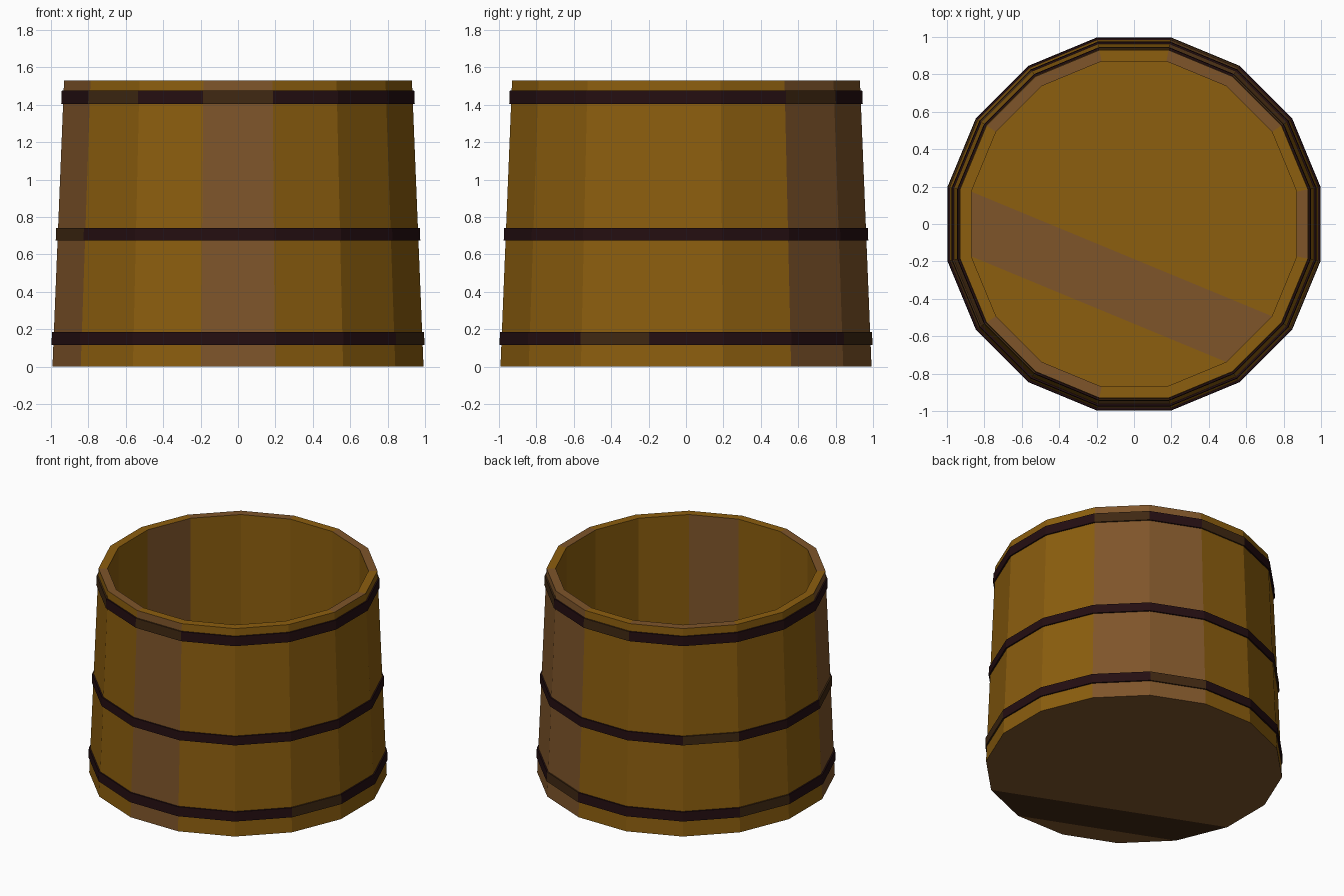
import bpy, bmesh
from math import cos, sin, pi

cube = bpy.data.objects.get("Cube")
if cube:
    bpy.data.objects.remove(cube)

SIDES = 16
HEIGHT = 1.53
FLOOR_Z = 0.08


def material(name, color):
    m = bpy.data.materials.new(name)
    m.use_nodes = True
    m.diffuse_color = (*color, 1)
    m.node_tree.nodes["Principled BSDF"].inputs["Base Color"].default_value = (*color, 1)
    return m


golden_wood = material("golden wood", (0.262, 0.112, 0.0045))
brown_wood = material("brown wood", (0.21, 0.09, 0.023))
dark_iron = material("dark iron", (0.0176, 0.0044, 0.0056))
rusty_iron = material("rusty iron", (0.05, 0.021, 0.006))


def ring(bm, apothem, z):
    """Ring of vertices; side k lies between vertices k-1 and k."""
    r = apothem / cos(pi / SIDES)
    angles = [(k + 0.5) * 2 * pi / SIDES for k in range(SIDES)]
    return [bm.verts.new((r * cos(a), r * sin(a), z)) for a in angles]


def bridge(bm, low, high, base, accent, accent_sides):
    """Join two rings, giving the listed sides the accent colour."""
    for k in range(SIDES):
        f = bm.faces.new((low[k - 1], low[k], high[k], high[k - 1]))
        f.material_index = accent if k in accent_sides else base


def planked_disc(bm, verts, a, b, base, accent, flip):
    """Disc split in three, with an accent plank from side a to side b."""
    wrap = [verts[(b + i) % SIDES] for i in range((a - 1 - b) % SIDES + 1)]
    parts = [(verts[a:b], base), (wrap, base),
             ([verts[a - 1], verts[a], verts[b - 1], verts[b]], accent)]
    for corners, index in parts:
        f = bm.faces.new(corners[::-1] if flip else corners)
        f.material_index = index


def finish(bm, name, materials):
    mesh = bpy.data.meshes.new(name)
    bm.to_mesh(mesh)
    bm.free()
    for m in materials:
        mesh.materials.append(m)
    obj = bpy.data.objects.new(name, mesh)
    bpy.context.collection.objects.link(obj)
    return obj


def wall_at(z):
    return 0.992 - 0.062 * z / HEIGHT


# Tub: outer staves, rim, inner staves, floor and underside
bm = bmesh.new()
foot = ring(bm, wall_at(0), 0)
lip = ring(bm, wall_at(HEIGHT), HEIGHT)
inner_lip = ring(bm, 0.87, HEIGHT)
inner_foot = ring(bm, 0.87, FLOOR_Z)
bridge(bm, foot, lip, 0, 1, {2, 3, 9, 12})
bridge(bm, lip, inner_lip, 0, 1, {0, 2, 3, 5, 6, 10, 11})
bridge(bm, inner_lip, inner_foot, 0, 1, {7, 13})
planked_disc(bm, inner_foot, 8, 14, 0, 1, False)
planked_disc(bm, foot, 9, 13, 1, 2, True)
finish(bm, "tub", [golden_wood, brown_wood, rusty_iron])


# Metal hoops around the staves
def hoop(name, z0, z1, rusty_sides):
    bm = bmesh.new()
    outline = [(0.010, z0), (0.010, z1), (-0.01, z1), (-0.01, z0)]
    rings = [ring(bm, wall_at(z) + offset, z) for offset, z in outline]
    for i in range(4):
        bridge(bm, rings[i], rings[(i + 1) % 4], 0, 1, rusty_sides)
    finish(bm, name, [dark_iron, rusty_iron])


hoop("bottom_hoop", 0.115, 0.185, {3, 7, 15})
hoop("middle_hoop", 0.675, 0.74, {6, 9})
hoop("top_hoop", 1.405, 1.475, {2, 4, 10, 12})
